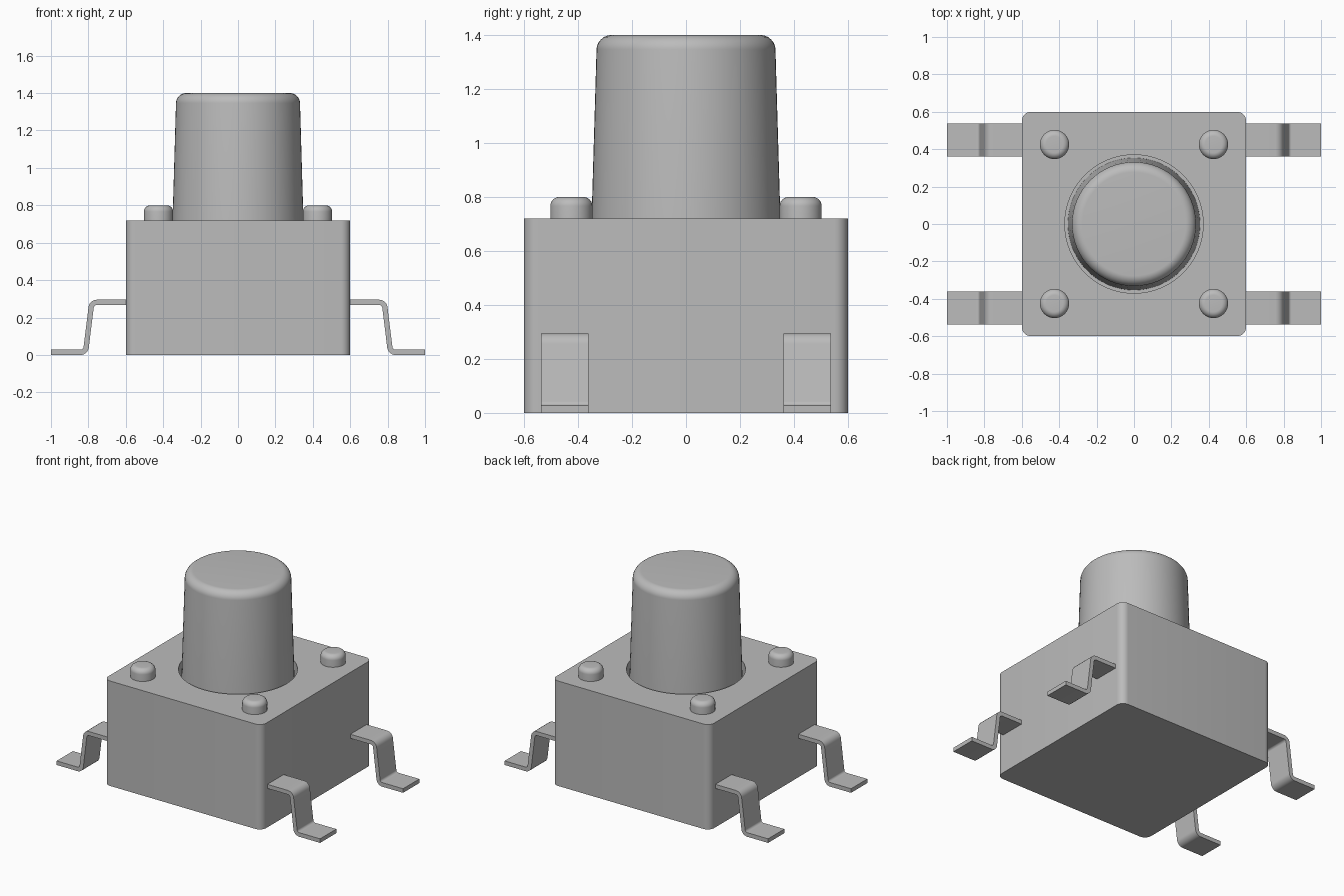
import bpy, bmesh, math
from mathutils import Vector

cube = bpy.data.objects.get("Cube")
if cube:
    bpy.data.objects.remove(cube, do_unlink=True)

grey = bpy.data.materials.new("satin grey")
grey.use_nodes = True
COLOUR = (0.5, 0.5, 0.5, 1)
grey.diffuse_color = COLOUR
grey.node_tree.nodes["Principled BSDF"].inputs["Base Color"].default_value = COLOUR


def finish(name, bm):
    bmesh.ops.recalc_face_normals(bm, faces=bm.faces)
    mesh = bpy.data.meshes.new(name)
    bm.to_mesh(mesh)
    bm.free()
    mesh.materials.append(grey)
    obj = bpy.data.objects.new(name, mesh)
    bpy.context.collection.objects.link(obj)
    return obj


def smooth(obj):
    bpy.ops.object.select_all(action="DESELECT")
    obj.select_set(True)
    bpy.context.view_layer.objects.active = obj
    bpy.ops.object.shade_smooth_by_angle(angle=math.radians(35))


def rounded(points, radius, steps=6):
    """Open 2D path with its inner corners replaced by circular arcs."""
    pts = [Vector(p) for p in points]
    path = [pts[0]]
    for a, b, c in zip(pts, pts[1:], pts[2:]):
        u, v = (a - b).normalized(), (c - b).normalized()
        half = u.angle(v) / 2
        centre = b + (u + v).normalized() * radius / math.sin(half)
        start = b + u * radius / math.tan(half) - centre
        end = b + v * radius / math.tan(half) - centre
        for i in range(steps + 1):
            ray = start.lerp(end, i / steps).normalized()
            path.append(centre + ray * radius)
    return path + [pts[-1]]


def prism(name, outline, direction):
    """Extrude a closed outline of 3D points."""
    bm = bmesh.new()
    face = bm.faces.new([bm.verts.new(p) for p in outline])
    new = bmesh.ops.extrude_face_region(bm, geom=[face])["geom"]
    bmesh.ops.translate(bm, vec=direction,
                        verts=[g for g in new if isinstance(g, bmesh.types.BMVert)])
    return finish(name, bm)


def lathe(name, profile, location=(0, 0, 0), segments=64):
    """Turn a radius/height profile that starts and ends on the axis."""
    bm = bmesh.new()
    verts = [bm.verts.new((r, 0, z)) for r, z in profile]
    edges = [bm.edges.new(pair) for pair in zip(verts, verts[1:])]
    bmesh.ops.spin(bm, geom=verts + edges, cent=(0, 0, 0), axis=(0, 0, 1),
                   angle=math.tau, steps=segments, use_duplicate=False)
    bmesh.ops.remove_doubles(bm, verts=bm.verts, dist=1e-5)
    obj = finish(name, bm)
    obj.location = location
    return obj


# Housing: block with rounded upright edges and a round well for the button
BODY, TOP, CORNER = 0.6, 0.72, 0.05
outline = []
for i in range(4):
    quadrant = i * math.pi / 2
    cx = math.copysign(BODY - CORNER, math.cos(quadrant + math.pi / 4))
    cy = math.copysign(BODY - CORNER, math.sin(quadrant + math.pi / 4))
    for k in range(9):
        a = quadrant + k * math.pi / 16
        outline.append((cx + CORNER * math.cos(a), cy + CORNER * math.sin(a), 0))
housing = prism("housing", outline, (0, 0, TOP))

well = lathe("well_cutter", [(0, 0.6), (0.37, 0.6), (0.37, 0.9), (0, 0.9)])
well.hide_render = True
well.hide_set(True)
cut = housing.modifiers.new("button well", "BOOLEAN")
cut.operation = "DIFFERENCE"
cut.solver = "EXACT"
cut.object = well
bpy.context.view_layer.objects.active = housing
bpy.ops.object.modifier_apply(modifier=cut.name)
bpy.data.objects.remove(well, do_unlink=True)
smooth(housing)

# Tapered push button with a rounded rim
button = lathe("push_button", rounded(
    [(0, 0.58), (0.354, 0.58), (0.33, 1.4), (0, 1.4)], 0.055, 8)[:1]
    + [Vector((0.354, 0.58))]
    + rounded([(0.354, 0.58), (0.33, 1.4), (0, 1.4)], 0.055, 8)[1:])
smooth(button)

# Four corner rivets
rivet = rounded([(0.078, 0.7), (0.078, 0.8), (0, 0.8)], 0.033)
for side, x in (("left", 0.425), ("right", -0.425)):
    for end, y in (("front", -0.425), ("back", 0.425)):
        smooth(lathe(f"{end}_{side}_rivet", [Vector((0, 0.7))] + rivet, (x, y, 0), 40))

# Four bent sheet-metal legs
THICK, WIDTH = 0.028, 0.176
centre_line = rounded([(0.57, 0.281), (0.782, 0.281), (0.815, 0.014), (1, 0.014)], 0.03)
upper, lower = [], []
for i, p in enumerate(centre_line):
    before = centre_line[max(i - 1, 0)]
    after = centre_line[min(i + 1, len(centre_line) - 1)]
    along = (after - before).normalized()
    normal = Vector((-along.y, along.x)) * THICK / 2
    upper.append(p + normal)
    lower.append(p - normal)
for side, sign in (("left", 1), ("right", -1)):
    for end, y in (("front", -0.45), ("back", 0.45)):
        loop = [(sign * p.x, y - WIDTH / 2, p.y) for p in upper + lower[::-1]]
        smooth(prism(f"{end}_{side}_leg", loop, (0, WIDTH, 0)))
